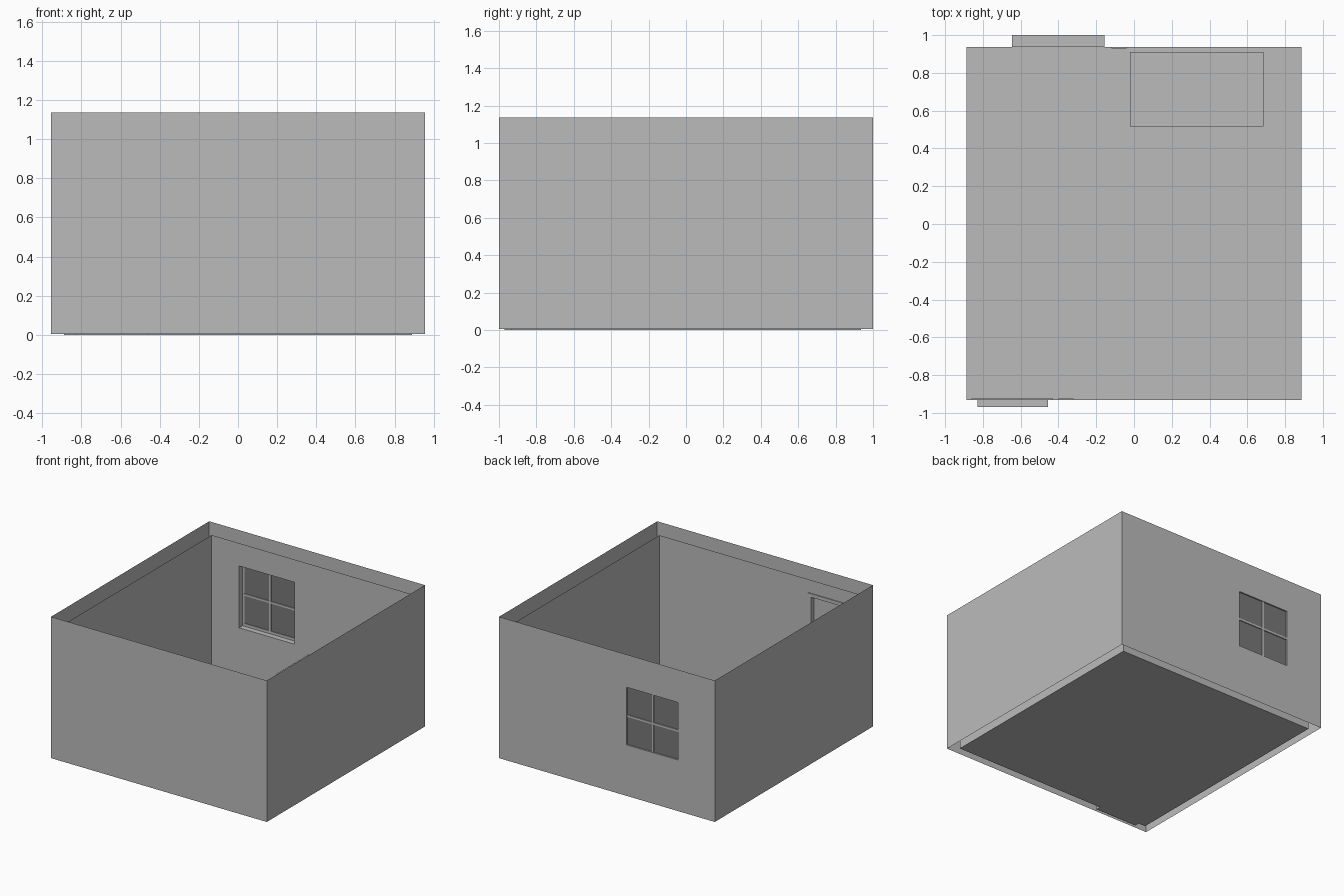
import bpy
import bmesh

cube = bpy.data.objects.get("Cube")
if cube:
    bpy.data.objects.remove(cube, do_unlink=True)


def material(name, value):
    m = bpy.data.materials.new(name)
    m.use_nodes = True
    colour = (value, value, value, 1)
    m.diffuse_color = colour
    m.node_tree.nodes["Principled BSDF"].inputs["Base Color"].default_value = colour
    return m


PLASTER = material("plain grey", 0.5)
GLASS = material("dark glass", 0.19)


def finish(name, bm, mat):
    bmesh.ops.remove_doubles(bm, verts=bm.verts, dist=1e-5)
    mesh = bpy.data.meshes.new(name)
    bm.to_mesh(mesh)
    bm.free()
    mesh.materials.append(mat)
    ob = bpy.data.objects.new(name, mesh)
    bpy.context.collection.objects.link(ob)
    return ob


def quad(bm, points, flip=False):
    verts = [bm.verts.new(p) for p in points]
    bm.faces.new(verts[::-1] if flip else verts)


def add_box(bm, x, y, z):
    """Solid box between pairs of limits."""
    made = bmesh.ops.create_cube(bm, size=1)["verts"]
    for v in made:
        v.co = [lim[0] if c < 0 else lim[1] for c, lim in zip(v.co, (x, y, z))]


def box(name, x, y, z, mat=PLASTER):
    bm = bmesh.new()
    add_box(bm, x, y, z)
    return finish(name, bm, mat)


def panel(bm, y, xs, zs, hole=None, flip=False):
    """Upright sheet across x, facing -y unless flipped, with an optional hole."""
    if hole is None:
        hole = (xs, zs)
        cells = [(xs, zs)]
    else:
        (a, b), (c, d) = hole
        cells = [((xs[0], a), zs), ((b, xs[1]), zs),
                 ((a, b), (zs[0], c)), ((a, b), (d, zs[1]))]
    for (x0, x1), (z0, z1) in cells:
        if x1 - x0 > 1e-4 and z1 - z0 > 1e-4:
            quad(bm, [(x0, y, z0), (x1, y, z0), (x1, y, z1), (x0, y, z1)], flip)


def side(bm, x, ys, zs, flip=False):
    """Upright sheet across y, facing +x unless flipped."""
    quad(bm, [(x, ys[0], zs[0]), (x, ys[1], zs[0]),
              (x, ys[1], zs[1]), (x, ys[0], zs[1])], flip)


def level(bm, z, xs, ys, flip=False):
    """Flat sheet facing +z unless flipped."""
    quad(bm, [(xs[0], ys[0], z), (xs[1], ys[0], z),
              (xs[1], ys[1], z), (xs[0], ys[1], z)], flip)


# Room limits
OX, OY, TOP = 0.955, 1.0, 1.135
IX, IF, IB, INNER_TOP = 0.888, -0.932, 0.936, 1.067
out_hole = ((-0.63, -0.175), (0.412, 0.873))
in_hole = ((-0.645, -0.155), (0.39, 0.885))
door_hole = ((-0.828, -0.455), (0, 0.93))

# Outer wall shell, open at the top and the bottom
bm = bmesh.new()
zs = (0.004, TOP)
panel(bm, -OY, (-OX, OX), zs)
panel(bm, OY, (-OX, OX), zs, out_hole, flip=True)
side(bm, OX, (-OY, OY), zs)
side(bm, -OX, (-OY, OY), zs, flip=True)
finish("outer_walls", bm, PLASTER)

# Inner wall lining, a little lower than the shell
bm = bmesh.new()
zs = (0, INNER_TOP)
panel(bm, IF, (-IX, IX), zs, door_hole, flip=True)
panel(bm, IB, (-IX, IX), zs, in_hole)
side(bm, IX, (IF, IB), zs, flip=True)
side(bm, -IX, (IF, IB), zs)
finish("inner_walls", bm, PLASTER)

# Floor
bm = bmesh.new()
level(bm, 0, (-IX, IX), (IF, IB))
finish("floor", bm, PLASTER)


def reveal(name, hole, ys):
    """Four-sided lining of an opening."""
    (x0, x1), (z0, z1) = hole
    bm = bmesh.new()
    side(bm, x0, ys, (z0, z1))
    side(bm, x1, ys, (z0, z1), flip=True)
    level(bm, z0, (x0, x1), ys)
    level(bm, z1, (x0, x1), ys, flip=True)
    finish(name, bm, PLASTER)


# Window: reveal, frame, cross bars and glass
reveal("window_reveal", in_hole, (IB, OY))
(wx0, wx1), (wz0, wz1) = out_hole
bm = bmesh.new()
panel(bm, 0.98, *in_hole, hole=out_hole)
finish("window_frame", bm, PLASTER)
reveal("window_frame_lining", out_hole, (0.98, OY))
mx, mz, bar = (wx0 + wx1) / 2, (wz0 + wz1) / 2, 0.008
bm = bmesh.new()
add_box(bm, (mx - bar, mx + bar), (0.978, 0.996), (wz0, wz1))
add_box(bm, (wx0, wx1), (0.978, 0.996), (mz - bar, mz + bar))
finish("window_bars", bm, PLASTER)
box("window_glass", (wx0, wx1), (0.985, 0.989), (wz0, wz1), GLASS)

# Door: recess, leaf and head moulding
reveal("door_recess", door_hole, (-0.97, IF))
bm = bmesh.new()
panel(bm, -0.97, *door_hole, flip=True)
finish("door_leaf", bm, PLASTER)
box("door_head_moulding", (-0.86, -0.43), (IF, -0.924), (0.952, 0.962))

# Wall plates
box("switch_plate", (-0.4, -0.32), (IF, -0.924), (0.48, 0.54))
box("socket_plate", (-0.12, -0.04), (0.928, IB), (0.1, 0.15))

# Table in the back corner
tx, ty = (-0.02, 0.685), (0.515, 0.91)
box("table_top", tx, ty, (0.32, 0.35))
bm = bmesh.new()
leg = 0.035
for x in (tx[0], tx[1] - leg):
    for y in (ty[0], ty[1] - leg):
        add_box(bm, (x, x + leg), (y, y + leg), (0, 0.32))
finish("table_legs", bm, PLASTER)
